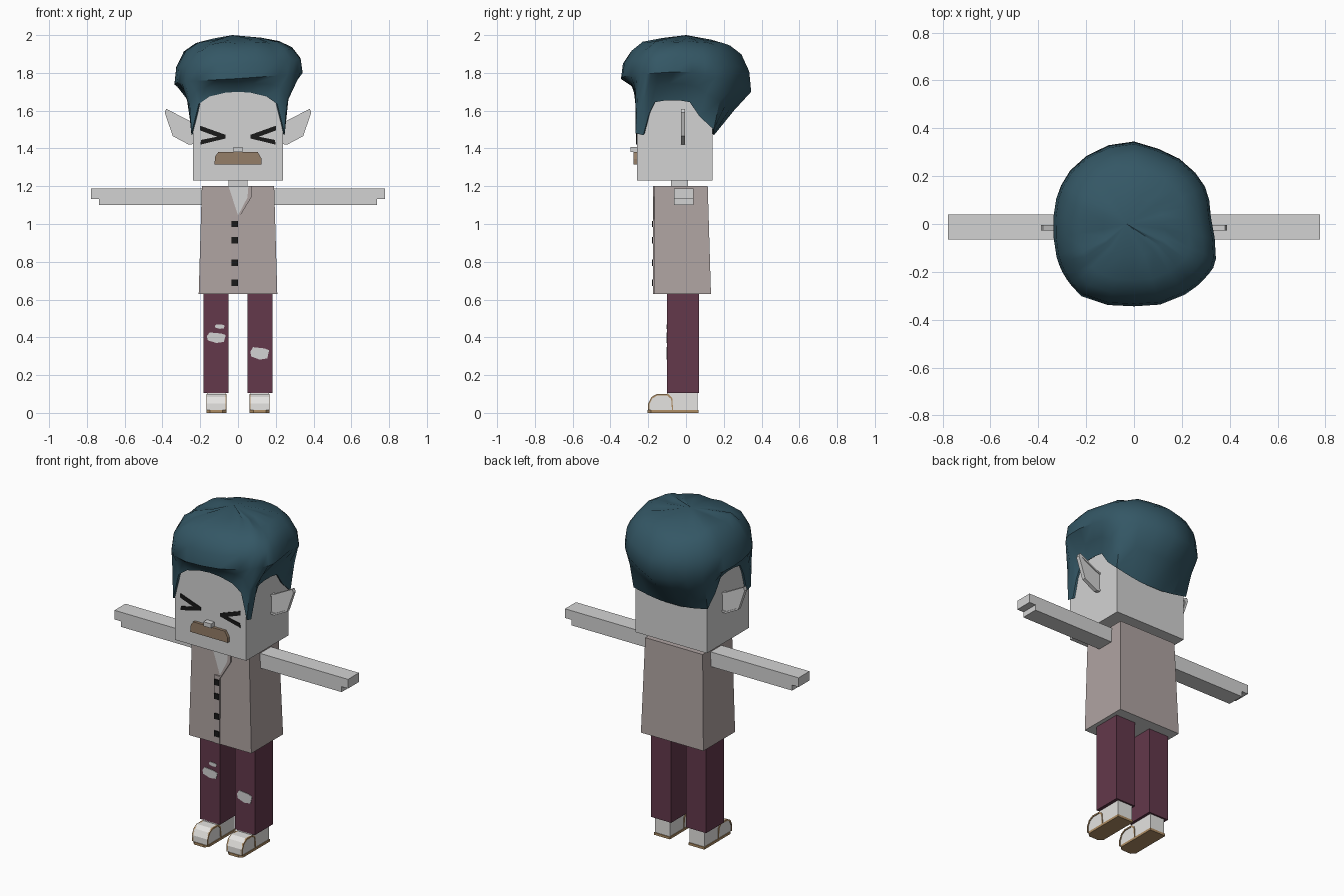
import bpy, bmesh, math, random
from mathutils import Vector

random.seed(4)
cube = bpy.data.objects.get("Cube")
if cube:
    bpy.data.objects.remove(cube, do_unlink=True)


def material(name, r, g, b):
    m = bpy.data.materials.new(name)
    m.use_nodes = True
    m.diffuse_color = (r, g, b, 1)
    bsdf = m.node_tree.nodes["Principled BSDF"]
    bsdf.inputs["Base Color"].default_value = (r, g, b, 1)
    bsdf.inputs["Roughness"].default_value = 0.8
    return m


skin = material("pale grey skin", 0.65, 0.65, 0.65)
white = material("shoe white", 0.78, 0.77, 0.75)
cloth = material("dusty pink cloth", 0.43, 0.37, 0.36)
denim = material("wine trousers", 0.125, 0.04, 0.07)
teal = material("dark teal hair", 0.034, 0.095, 0.13)
brown = material("moustache brown", 0.3, 0.21, 0.14)
tan = material("sole tan", 0.43, 0.27, 0.13)
black = material("black", 0.01, 0.01, 0.01)


def finish(name, bm, *mats):
    bmesh.ops.recalc_face_normals(bm, faces=bm.faces)
    me = bpy.data.meshes.new(name)
    bm.to_mesh(me)
    bm.free()
    for m in mats:
        me.materials.append(m)
    ob = bpy.data.objects.new(name, me)
    bpy.context.collection.objects.link(ob)
    return ob


def prism(name, pts, lo, hi, mat, axis="y"):
    """Extrude a flat outline along y (outline in x, z) or along x (outline in y, z)."""
    bm = bmesh.new()
    place = (lambda p, d: (p[0], d, p[1])) if axis == "y" else (lambda p, d: (d, p[0], p[1]))
    face = bm.faces.new([bm.verts.new(place(p, lo)) for p in pts])
    ext = bmesh.ops.extrude_face_region(bm, geom=[face])
    move = Vector(place((0, 0), hi - lo))
    bmesh.ops.translate(bm, vec=move, verts=[v for v in ext["geom"] if isinstance(v, bmesh.types.BMVert)])
    return finish(name, bm, mat)


def box(name, x, y, z, mat):
    return prism(name, [(x[0], z[0]), (x[1], z[0]), (x[1], z[1]), (x[0], z[1])], y[0], y[1], mat)


def band(pts, centre, k):
    """Open outline thickened towards a centre."""
    inner = [tuple(c + (a - c) * k for a, c in zip(p, centre)) for p in pts]
    return pts + inner[::-1]


def flip(pts, s):
    return [(s * a, b) for a, b in pts]


def interp(keys, a):
    for (a0, v0), (a1, v1) in zip(keys, keys[1:]):
        if a0 <= a <= a1:
            return v0 + (v1 - v0) * (a - a0) / (a1 - a0)
    return keys[-1][1]


# Head, neck and face
HX, HY0, HY1 = 0.237, -0.26, 0.14
box("head", (-HX, HX), (HY0, HY1), (1.23, 1.8), skin)
box("neck", (-0.05, 0.05), (-0.08, 0.01), (1.15, 1.25), skin)
box("nose", (-0.025, 0.025), (-0.293, HY0), (1.382, 1.408), skin)
lip = [(-0.125, 1.315), (0.125, 1.315), (0.125, 1.345), (0.105, 1.38),
       (-0.105, 1.38), (-0.12, 1.36)]
prism("moustache", lip, -0.277, HY0, brown)
chevron = [(0.2, 1.52), (0.065, 1.472), (0.065, 1.453), (0.2, 1.42),
           (0.195, 1.445), (0.11, 1.462), (0.2, 1.495)]
ear = [(0.225, 1.425), (0.26, 1.42), (0.345, 1.465), (0.388, 1.59),
       (0.38, 1.61), (0.265, 1.55), (0.225, 1.535)]
for s, side in ((1, "left"), (-1, "right")):
    prism(side + "_eye", flip(chevron, s), HY0 - 0.004, HY0, black)
    prism(side + "_ear", flip(ear, s), -0.021, -0.009, skin)
    prism(side + "_ear_rim", flip(band(ear, (0.27, 1.49), 0.84), s), -0.027, -0.004, skin)

# Hair: rings from the hairline out to the widest outline, then in to the crown
outline = [(-0.03, -0.34), (0.25, -0.27), (0.34, -0.17), (0.32, 0), (0.3, 0.15), (0.1, 0.315),
           (0, 0.345), (-0.27, 0.22), (-0.335, -0.02), (-0.3, -0.2), (-0.21, -0.31)]
polar = [(math.degrees(math.atan2(x, -y)), math.hypot(x, y)) for x, y in outline]
polar = sorted((a + k, r) for a, r in polar for k in (-360, 0, 360))
hairline = [(0, 1.7), (18, 1.695), (36, 1.675), (45, 1.635), (50, 1.48), (56, 1.47), (61, 1.58),
            (67, 1.645), (80, 1.655), (95, 1.655), (108, 1.645), (118, 1.57), (130, 1.5),
            (145, 1.48), (162, 1.47), (180, 1.47)]
widest = [(-180, 1.7), (-90, 1.74), (0, 1.77), (90, 1.81), (180, 1.7)]
crown = [(1, 0), (0.97, 0.38), (0.85, 0.67), (0.68, 0.85), (0.38, 0.95)]
angles = [a for a, _ in hairline]
angles += [-a for a in angles[-2:0:-1]]


def hair_column(a):
    dx, dy = math.sin(math.radians(a)), -math.cos(math.radians(a))
    cy, hy = (HY0 + HY1) / 2, (HY1 - HY0) / 2
    reach = min(HX / max(abs(dx), 1e-6), hy / max(abs(dy), 1e-6))
    edge = Vector((dx * reach, cy + dy * reach, interp(hairline, abs(a))))
    r, zw = interp(polar, a), interp(widest, a)
    rim = Vector((dx * r, dy * r, zw))
    back = max(0, dy)
    col = [Vector((edge.x * 0.93, cy + (edge.y - cy) * 0.93, edge.z + 0.02))]
    col.append(Vector((edge.x * 1.04, cy + (edge.y - cy) * 1.04, edge.z)))
    mid = col[1].lerp(rim, 0.3 + 0.25 * back)
    mid.z = edge.z + (zw - edge.z) * 0.58
    col.append(mid)
    for k, f in crown:
        wobble = random.uniform(-0.008, 0.008) if f else 0
        col.append(Vector((rim.x * k, rim.y * k, zw + (1.99 - zw) * f + wobble)))
    return col


bm = bmesh.new()
cols = [[bm.verts.new(p) for p in hair_column(a)] for a in angles]
top = bm.verts.new((-0.03, 0, 2.0))
for c, d in zip(cols, cols[1:] + cols[:1]):
    for i in range(len(c) - 1):
        bm.faces.new((c[i], d[i], d[i + 1], c[i + 1]))
    bm.faces.new((c[-1], d[-1], top))
hair = finish("hair", bm, teal)
bpy.ops.object.select_all(action="DESELECT")
hair.select_set(True)
bpy.context.view_layer.objects.active = hair
bpy.ops.object.shade_smooth_by_angle(angle=math.radians(45))

# Jacket, flaring towards the hem, with a pale underside
jacket = box("jacket", (-0.208, 0.208), (-0.17, 0.132), (0.63, 1.2), cloth)
jacket.data.materials.append(skin)
for v in jacket.data.vertices:
    if v.co.z > 1:
        v.co.x *= 0.92
        v.co.y = -0.166 if v.co.y < 0 else 0.115
for f in jacket.data.polygons:
    f.material_index = 1 if f.normal.z < -0.9 else 0
prism("neckline", [(-0.05, 1.2), (0.055, 1.2), (0.05, 1.14), (0, 1.045)], -0.172, -0.16, skin)
lapel = [(0.055, 1.2), (0.075, 1.2), (0.073, 1.145), (0, 1.025), (0, 1.045), (0.05, 1.14)]
prism("lapel", lapel, -0.175, -0.165, cloth)
box("placket", (-0.035, 0), (-0.174, -0.165), (0.63, 1.04), cloth)
for i, z in enumerate((1.0, 0.915, 0.795, 0.69)):
    box(f"button_{i + 1}", (-0.034, -0.001), (-0.18, -0.17), (z - 0.017, z + 0.017), black)

# Arms, legs and shoes
arm = [(0.18, 1.1), (0.735, 1.1), (0.735, 1.133), (0.778, 1.133), (0.778, 1.188), (0.18, 1.188)]
toe = [(-0.2, 0.014), (-0.2, 0.05), (-0.183, 0.084), (-0.155, 0.1),
       (-0.095, 0.1), (-0.073, 0.08), (-0.068, 0.014)]
for s, side in ((1, "left"), (-1, "right")):
    prism(side + "_arm", flip(arm, s), -0.064, 0.04, skin)
    box(side + "_leg", sorted((s * 0.05, s * 0.183)), (-0.1, 0.07), (0.105, 0.64), denim)
    x0, x1 = sorted((s * 0.062, s * 0.168))
    box(side + "_heel", (x0 + 0.004, x1 - 0.004), (-0.1, 0.06), (0.014, 0.11), white)
    prism(side + "_toe", toe, x0 + 0.004, x1 - 0.004, white, "x")
    for n, x in (("inner", x0), ("outer", x1 - 0.01)):
        prism(f"{side}_{n}_trim", band(toe, (-0.13, 0.014), 0.9), x, x + 0.01, tan, "x")
    # sole with clipped toe corners
    sole = box(side + "_sole", (x0, x1), (-0.205, 0.065), (0, 0.014), tan)
    bm = bmesh.new()
    bm.from_mesh(sole.data)
    corners = [e for e in bm.edges if all(v.co.y < -0.2 for v in e.verts)
               and abs(e.verts[0].co.z - e.verts[1].co.z) > 0.01]
    bmesh.ops.bevel(bm, geom=corners, offset=0.02, segments=1, affect="EDGES")
    bm.to_mesh(sole.data)
    bm.free()

# Rips in the trousers
rip = [(-1, 0.3), (-0.7, 1), (0.5, 0.8), (1, 0.5), (0.8, -0.8), (0, -1), (-0.9, -0.5)]
for n, x, z, w, h in (("left_knee", 0.115, 0.315, 0.05, 0.033),
                      ("right_knee", -0.115, 0.398, 0.05, 0.028),
                      ("right_thigh", -0.096, 0.457, 0.026, 0.012)):
    prism(n + "_rip", [(x + a * w, z + b * h) for a, b in rip], -0.103, -0.098, skin)
